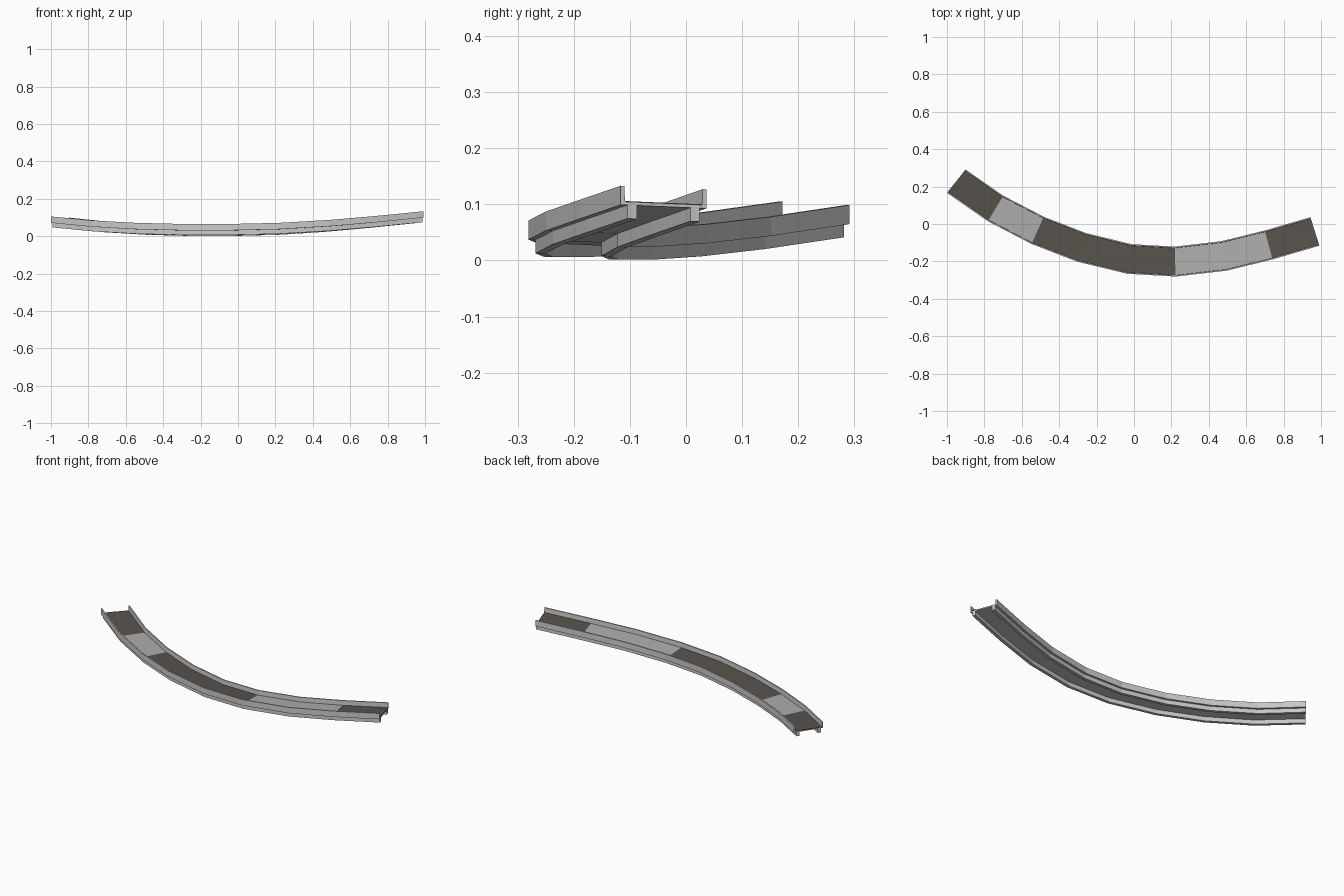
import bpy, bmesh
from mathutils import Vector

if "Cube" in bpy.data.objects:
    bpy.data.objects.remove(bpy.data.objects["Cube"])

# Centre line stations: x, y, z of the girder underside
PATH = [Vector(p) for p in (
    (-0.95, 0.229, 0.044), (-0.74, 0.083, 0.023), (-0.515, -0.034, 0.010),
    (-0.28, -0.125, 0.004), (-0.025, -0.187, 0.004), (0.22, -0.201, 0.010),
    (0.48, -0.171, 0.026), (0.72, -0.112, 0.047), (0.967, -0.04, 0.072))]
BANK = 0.04   # cross slope, outer side higher


def side_vectors():
    """Horizontal direction towards the inner side of the bend at each station."""
    seg = [(b - a).normalized() for a, b in zip(PATH, PATH[1:])]
    tan = [seg[0] * 1.5 - seg[1] * 0.5]
    tan += [(a + b) / 2 for a, b in zip(seg, seg[1:])]
    tan.append(seg[-1] * 1.5 - seg[-2] * 0.5)
    return [Vector((-t.y, t.x, 0)).normalized() for t in tan]


SIDES = side_vectors()


def material(name, rgb):
    m = bpy.data.materials.new(name)
    m.diffuse_color = (*rgb, 1)
    m.use_nodes = True
    m.node_tree.nodes["Principled BSDF"].inputs["Base Color"].default_value = m.diffuse_color
    return m


def sweep(name, profile, first=0, last=len(PATH) - 1, mat=None):
    """Sweep a closed (across, up) profile along part of the path."""
    bm = bmesh.new()
    rings = []
    for i in range(first, last + 1):
        rings.append([bm.verts.new(PATH[i] + SIDES[i] * u + Vector((0, 0, v - u * BANK)))
                      for u, v in profile])
    n = len(profile)
    for a, b in zip(rings, rings[1:]):
        for k in range(n):
            bm.faces.new((a[k], a[(k + 1) % n], b[(k + 1) % n], b[k]))
    bm.faces.new(rings[0])
    bm.faces.new(rings[-1])
    bmesh.ops.recalc_face_normals(bm, faces=bm.faces)
    me = bpy.data.meshes.new(name)
    bm.to_mesh(me)
    bm.free()
    ob = bpy.data.objects.new(name, me)
    bpy.context.collection.objects.link(ob)
    if mat:
        me.materials.append(mat)
    return ob


def rect(u0, u1, v0, v1):
    return [(u0, v0), (u1, v0), (u1, v1), (u0, v1)]


# Deck slab
sweep("deck_slab", rect(-0.073, 0.073, 0.024, 0.029))

# Parapets and girders on both sides
for label, s in (("outer", -1), ("inner", 1)):
    parapet = [(s * 0.072, 0.024), (s * 0.080, 0.024), (s * 0.080, 0.058), (s * 0.073, 0.058)]
    sweep(label + "_parapet", parapet)
    sweep(label + "_girder", rect(s * 0.050, s * 0.0675, 0.0, 0.024))

# Road surface in alternating worn dark and pale stretches
dark = material("dark_asphalt", (0.10, 0.085, 0.072))
pale = material("pale_asphalt", (0.42, 0.42, 0.42))
for i, (a, b, m) in enumerate(((0, 1, dark), (1, 2, pale), (2, 5, dark), (5, 7, pale), (7, 8, dark))):
    sweep(f"road_surface_{i + 1}", rect(-0.072, 0.072, 0.029, 0.031), a, b, m)
